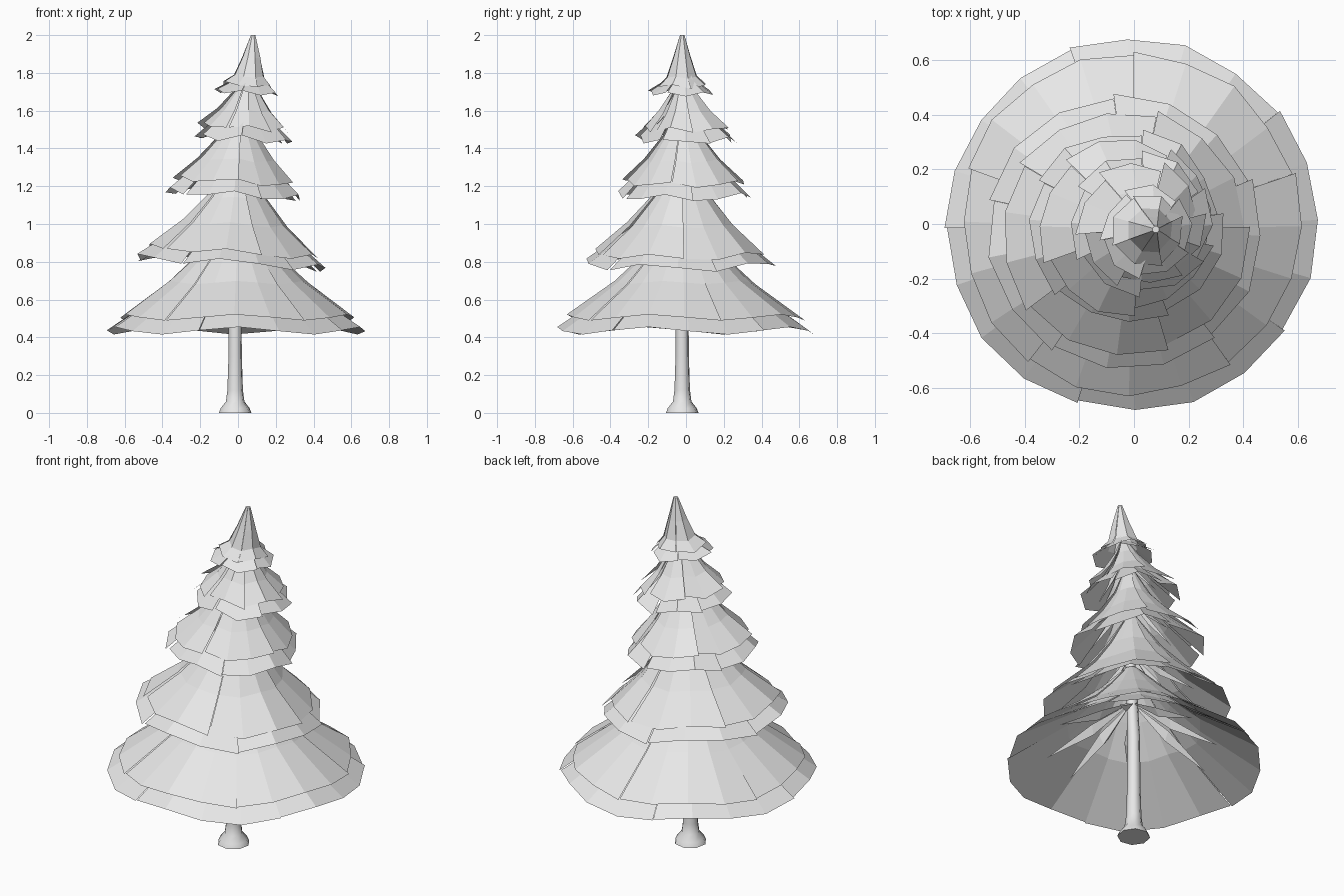
import bpy, math, random
from mathutils import Vector

random.seed(4)
cube = bpy.data.objects.get("Cube")
if cube:
    bpy.data.objects.remove(cube)

grey = bpy.data.materials.new("plain_grey")
grey.use_nodes = True
COLOUR = (0.8, 0.8, 0.8, 1)
grey.diffuse_color = COLOUR
grey.node_tree.nodes["Principled BSDF"].inputs["Base Color"].default_value = COLOUR


def make_object(name, verts, faces):
    mesh = bpy.data.meshes.new(name)
    mesh.from_pydata(verts, [], faces)
    mesh.materials.append(grey)
    obj = bpy.data.objects.new(name, mesh)
    bpy.context.collection.objects.link(obj)
    return obj


def skirt(name, profile, low, high, panels, per_panel, step, wave, phase, tilt=0.0, cap=False):
    """Skirt of overlapping panels; profile runs from rim to top as (radius, z)."""
    verts, faces = [], []
    rows = len(profile)
    for p in range(panels):
        for s in range(per_panel + 1):
            u = s / per_panel
            a = math.tau * (p + u) / panels + phase
            for i, (r, z) in enumerate(profile):
                t = i / (rows - 1)
                loose = (1 - t) ** 1.5
                c = Vector(low).lerp(Vector(high), t)
                # each panel flares out towards one side, so it laps over the next
                rr = r * (1 + step * (u - 0.5) * (1 if i < rows - 1 else 0))
                droop = wave * math.cos(5 * (a - math.radians(18))) + tilt * math.cos(a)
                shake = random.uniform(-0.012, 0.012) * loose * (1 if 0 < s < per_panel else 0)
                verts.append((c.x + (rr + shake) * math.cos(a),
                              c.y + (rr + shake) * math.sin(a),
                              z - droop * loose))
    columns = panels * (per_panel + 1)
    for col in range(columns):
        if col % (per_panel + 1) == per_panel:
            continue
        b = col * rows
        for i in range(rows - 1):
            faces.append((b + i, b + rows + i, b + rows + i + 1, b + i + 1))
    if cap:
        faces.append([c * rows + rows - 1 for c in range(columns) if c % (per_panel + 1) != per_panel])
    return make_object(name, verts, faces)


def spikes(name, centre, root_z, tip_r, tip_z, count, width, phase):
    """Thin folded twigs that hang under a skirt."""
    verts, faces = [], []
    for k in range(count):
        a = math.tau * k / count + phase + random.uniform(-0.15, 0.15)
        out = Vector((math.cos(a), math.sin(a), 0))
        side = Vector((-out.y, out.x, 0)) * width
        c = Vector(centre)
        root = c + Vector((0, 0, root_z))
        tip = c + out * tip_r + Vector((0, 0, tip_z))
        mid = root.lerp(tip, 0.45)
        b = len(verts)
        verts += [root, mid + side, mid - side, mid - Vector((0, 0, width * 1.3)), tip]
        faces += [(b, b + 1, b + 3), (b, b + 3, b + 2), (b + 1, b + 4, b + 3),
                  (b + 3, b + 4, b + 2), (b, b + 2, b + 4, b + 1)]
    make_object(name, verts, faces)


# Trunk: flared foot, slim leaning stem
trunk_rings = [(0.088, 0), (0.078, 0.025), (0.05, 0.06), (0.042, 0.12),
               (0.036, 0.3), (0.034, 0.6), (0.026, 1.1), (0.01, 1.8)]
SIDES = 8
tv, tf = [], []
for r, z in trunk_rings:
    lean = 0.08 * max(0, z - 0.8)
    for k in range(SIDES):
        a = math.tau * k / SIDES + 0.2
        tv.append((-0.015 + lean + r * math.cos(a), -0.02 + r * math.sin(a), z))
for i in range(len(trunk_rings) - 1):
    for k in range(SIDES):
        n = (k + 1) % SIDES
        tf.append((i * SIDES + k, i * SIDES + n, (i + 1) * SIDES + n, (i + 1) * SIDES + k))
tf += [list(range(SIDES))[::-1], [len(tv) - SIDES + k for k in range(SIDES)]]
trunk = make_object("trunk", tv, tf)
bpy.ops.object.select_all(action='DESELECT')
trunk.select_set(True)
bpy.context.view_layer.objects.active = trunk
bpy.ops.object.shade_smooth_by_angle(angle=math.radians(50))

# Foliage: name, upper profile, rim (radius, z) of the under layer, low centre, high centre,
# panels, faces per panel, panel step, wave, tilt
tiers = [
    ("bottom", [(0.625, 0.505), (0.37, 0.69), (0.21, 0.84), (0.04, 1.02)], (0.68, 0.435),
     (-0.01, 0), (0, -0.02), 5, 4, 0.02, 0.02, 0),
    ("lower", [(0.45, 0.85), (0.28, 1.0), (0.16, 1.14), (0.03, 1.34)], (0.50, 0.795),
     (-0.035, -0.03), (0, -0.02), 5, 3, 0.05, 0.022, 0.03),
    ("middle", [(0.315, 1.225), (0.2, 1.34), (0.1, 1.47), (0.02, 1.64)], (0.35, 1.155),
     (-0.03, -0.01), (0.02, -0.02), 5, 3, 0.09, 0.02, 0.02),
    ("upper", [(0.225, 1.51), (0.135, 1.6), (0.065, 1.7), (0.015, 1.8)], (0.255, 1.45),
     (0.025, 0), (0.055, -0.02), 6, 2, 0.16, 0.02, 0.015),
]
for i, (name, prof, rim, low, high, panels, per, step, wave, tilt) in enumerate(tiers):
    skirt(name + "_skirt", prof, low, high, panels, per, step, wave * 0.8, 0.3 + i, tilt)
    under = [rim] + [(r * 0.96, z - 0.03) for r, z in prof[1:]]
    skirt(name + "_under_skirt", under, low, high, panels, per, step * 0.7, wave, 0.65 + i, tilt)
    spikes(name + "_twigs", (high[0], high[1], 0), prof[-2][1] - 0.02,
           rim[0] * 0.68, rim[1] + 0.1 * rim[0] / 0.68, 8 - i, 0.035 * rim[0] / 0.68, 0.4 * i)

# Pointed crown
skirt("crown", [(0.135, 1.735), (0.085, 1.78), (0.05, 1.88), (0.013, 2.0)],
      (0.05, -0.025), (0.08, -0.02), 4, 2, 0.06, 0.012, 0.4, 0.01, True)
skirt("crown_under_skirt", [(0.165, 1.695), (0.085, 1.755), (0.02, 1.88)],
      (0.045, -0.03), (0.075, -0.02), 5, 2, 0.1, 0.013, 0.8, 0.01)
